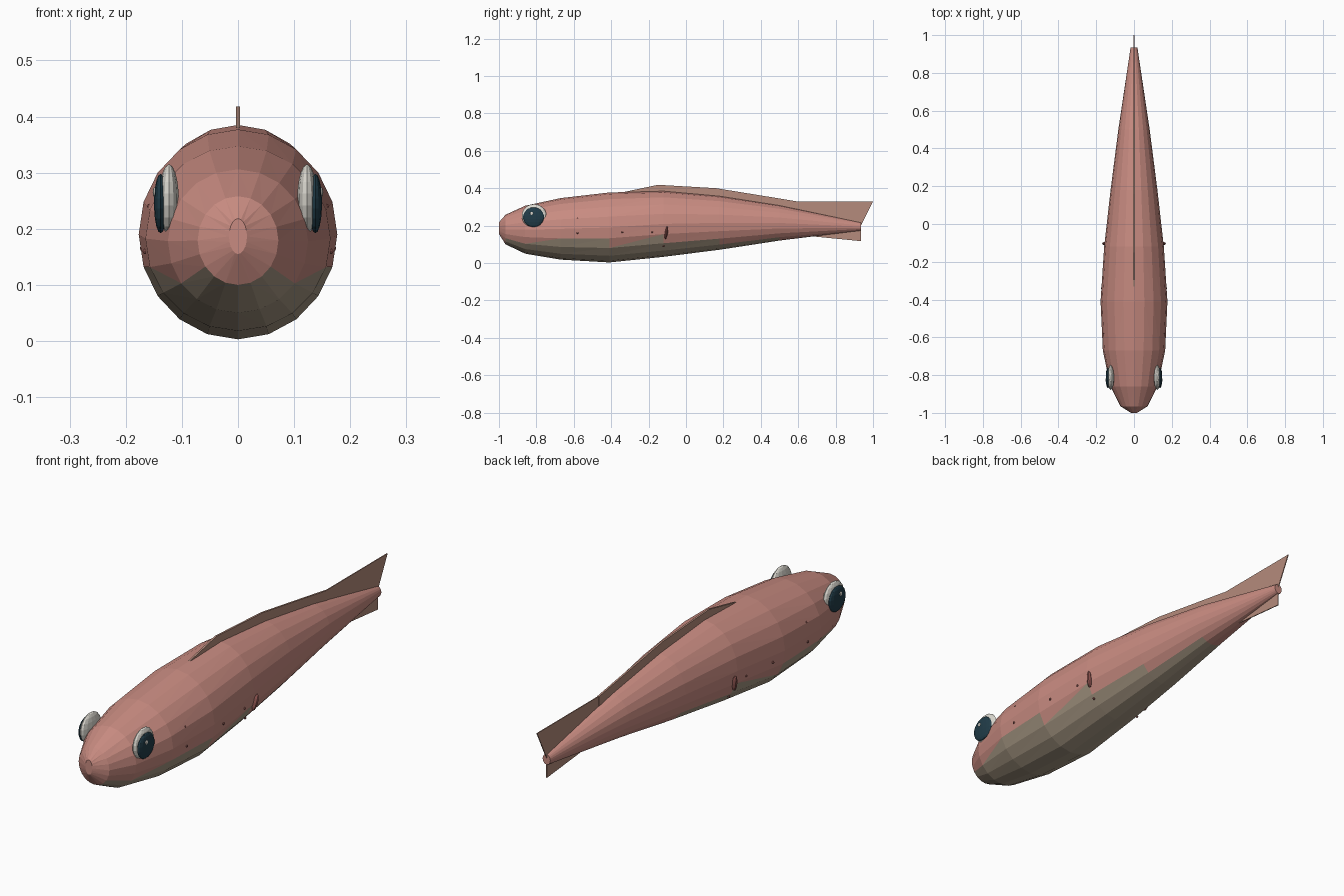
import bpy, bmesh, math
from mathutils import Vector

if "Cube" in bpy.data.objects:
    bpy.data.objects.remove(bpy.data.objects["Cube"])


def mat(name, rgb):
    m = bpy.data.materials.new(name)
    m.diffuse_color = (*rgb, 1)
    m.use_nodes = True
    m.node_tree.nodes["Principled BSDF"].inputs["Base Color"].default_value = m.diffuse_color
    return m


PINK = mat("pink_skin", (0.58, 0.26, 0.22))
BELLY = mat("belly_tan", (0.37, 0.30, 0.22))
FIN = mat("fin", (0.46, 0.26, 0.20))
WHITE = mat("eye_white", (0.72, 0.70, 0.64))
DARK = mat("pupil", (0.015, 0.045, 0.065))
RED = mat("dark_red", (0.30, 0.10, 0.09))


def finish(name, bm, *mats):
    bmesh.ops.recalc_face_normals(bm, faces=bm.faces)
    me = bpy.data.meshes.new(name)
    bm.to_mesh(me)
    bm.free()
    for m in mats:
        me.materials.append(m)
    ob = bpy.data.objects.new(name, me)
    bpy.context.collection.objects.link(ob)
    return ob


def ball(name, loc, size, m, seg=14, rings=9, rot=(0, 0, 0)):
    bm = bmesh.new()
    bmesh.ops.create_uvsphere(bm, u_segments=seg, v_segments=rings, radius=1)
    ob = finish(name, bm, m)
    ob.location, ob.scale, ob.rotation_euler = loc, size, rot
    return ob


# Body: y, half width, bottom z, top z of each ring
RINGS = [(-1.0, 0.016, 0.155, 0.218), (-0.965, 0.072, 0.10, 0.258),
         (-0.86, 0.125, 0.05, 0.306), (-0.67, 0.165, 0.018, 0.347),
         (-0.41, 0.177, 0.003, 0.377), (-0.12, 0.158, 0.033, 0.385),
         (0.18, 0.124, 0.071, 0.358), (0.5, 0.083, 0.12, 0.308),
         (0.935, 0.018, 0.173, 0.216)]
N = 20
bm = bmesh.new()
loops = []
for y, w, lo, hi in RINGS:
    loops.append([bm.verts.new((w * math.sin(k * math.tau / N), y,
                                (lo + hi) / 2 - (hi - lo) / 2 * math.cos(k * math.tau / N)))
                  for k in range(N)])
for a, b in zip(loops, loops[1:]):
    for k in range(N):
        j = (k + 1) % N
        if k < N // 2:
            tris = (a[k], b[k], b[j]), (a[k], b[j], a[j])
        else:
            tris = (a[j], b[j], b[k]), (a[j], b[k], a[k])
        for t in tris:
            f = bm.faces.new(t)
            c = f.calc_center_median()
            f.material_index = int(c.z < 0.119 and c.y > -0.965 + 0.02)
bm.faces.new(loops[0])
bm.faces.new(loops[-1])
finish("body", bm, PINK, BELLY)


# Fins: thin plates in the middle plane
def plate(name, pts, t):
    bm = bmesh.new()
    sides = [[bm.verts.new((x, y, z)) for y, z in pts] for x in (-t, t)]
    for s in sides:
        bm.faces.new(s)
    for i in range(len(pts)):
        j = (i + 1) % len(pts)
        bm.faces.new((sides[0][i], sides[0][j], sides[1][j], sides[1][i]))
    finish(name, bm, FIN)


plate("back_fin", [(-0.33, 0.38), (-0.15, 0.418), (0.16, 0.40), (0.45, 0.353),
                   (0.59, 0.33), (0.59, 0.27), (0.18, 0.34), (-0.12, 0.37)], 0.004)
plate("tail_fin_upper", [(0.59, 0.33), (1.0, 0.33), (0.935, 0.20), (0.59, 0.28)], 0.002)
plate("tail_fin_lower", [(0.64, 0.146), (0.935, 0.117), (0.935, 0.19), (0.7, 0.16)], 0.002)

# Eyes, side fins and spots on both sides
for s, side in ((-1, "left"), (1, "right")):
    ball("eye_" + side, (s * 0.123, -0.812, 0.252), (0.018, 0.067, 0.063), WHITE)
    ball("pupil_" + side, (s * 0.138, -0.815, 0.245), (0.012, 0.056, 0.053), DARK)
    ball("eye_glint_" + side, (s * 0.148, -0.825, 0.265), (0.004, 0.009, 0.009), WHITE, 8, 6)
    ball("side_fin_" + side, (s * 0.155, -0.105, 0.162), (0.012, 0.008, 0.036), RED, 8, 6,
         (-0.15, s * 0.2, 0))
    for i, (y, z, x) in enumerate(((-0.58, 0.16, 0.165), (-0.58, 0.24, 0.157), (-0.34, 0.165, 0.17),
                                   (-0.18, 0.165, 0.156), (-0.12, 0.09, 0.117))):
        ball(f"spot_{side}_{i}", (s * x, y, z), (0.006, 0.005, 0.005), RED, 6, 4)
